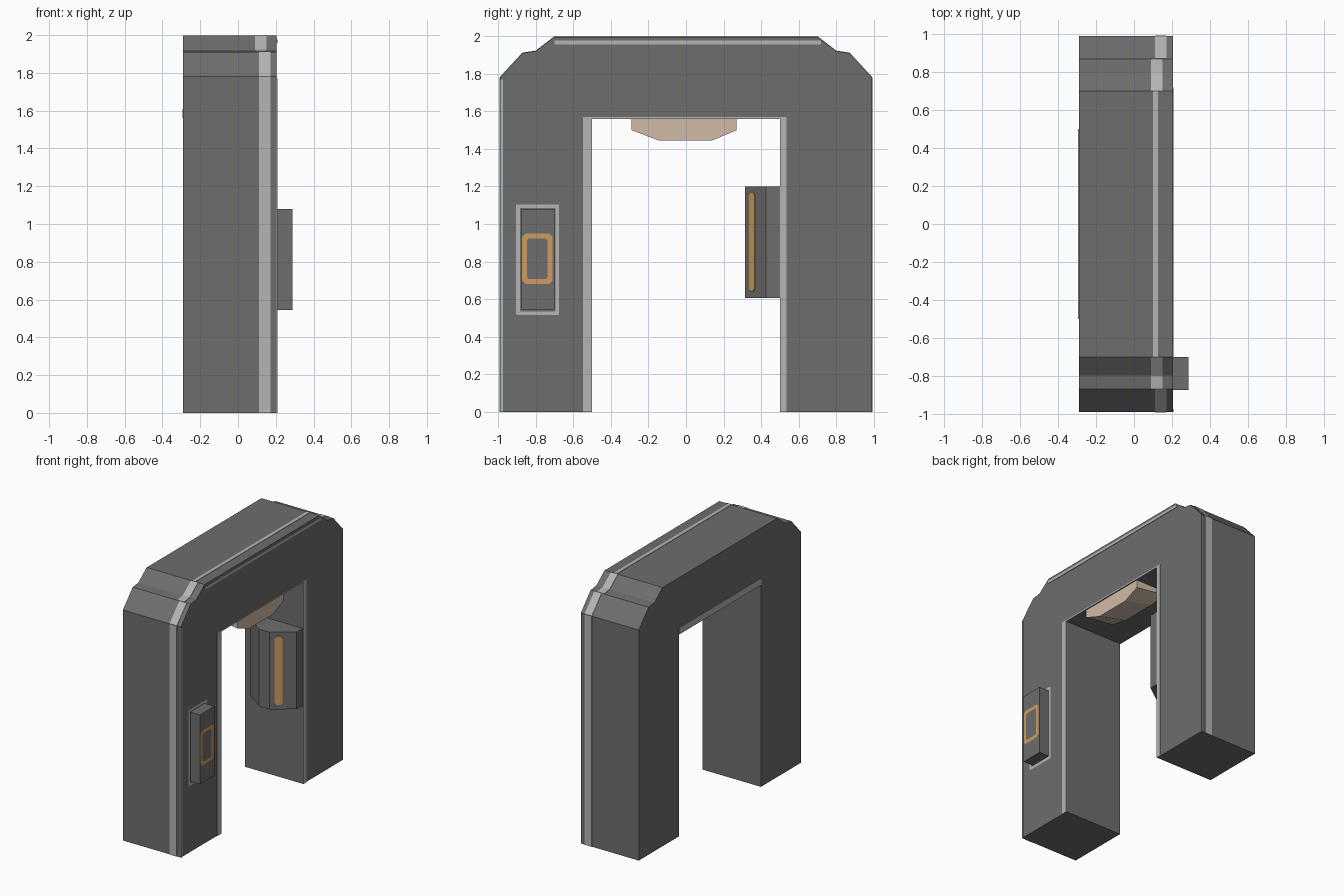
import bpy, bmesh
from mathutils import Vector

if "Cube" in bpy.data.objects:
    bpy.data.objects.remove(bpy.data.objects["Cube"])


def material(name, rgb):
    m = bpy.data.materials.new(name)
    m.diffuse_color = (*rgb, 1)
    m.use_nodes = True
    m.node_tree.nodes["Principled BSDF"].inputs["Base Color"].default_value = m.diffuse_color
    return m


GREY = material("dark grey", (0.155, 0.155, 0.155))
TRIM = material("pale trim", (0.46, 0.46, 0.46))
CREAM = material("cream lamp", (0.63, 0.50, 0.38))
ORANGE = material("orange light", (0.62, 0.33, 0.12))


def finish(name, bm, mat):
    me = bpy.data.meshes.new(name)
    bm.to_mesh(me)
    bm.free()
    me.materials.append(mat)
    ob = bpy.data.objects.new(name, me)
    bpy.context.collection.objects.link(ob)
    return ob


def prism(name, pts, offset, mat):
    """Solid from a 3D outline pushed along an offset."""
    bm = bmesh.new()
    face = bm.faces.new([bm.verts.new(p) for p in pts])
    ext = bmesh.ops.extrude_face_region(bm, geom=[face], use_keep_orig=True)
    verts = [v for v in ext["geom"] if isinstance(v, bmesh.types.BMVert)]
    bmesh.ops.translate(bm, verts=verts, vec=offset)
    bmesh.ops.recalc_face_normals(bm, faces=bm.faces)
    return finish(name, bm, mat)


def box(name, x, y, z, mat):
    return prism(name, [(x[0], y[0], z[0]), (x[0], y[1], z[0]),
                        (x[0], y[1], z[1]), (x[0], y[0], z[1])],
                 (x[1] - x[0], 0, 0), mat)


def ring(name, x, y, z, w, cut, mat):
    """Flat frame on a +x face, with clipped corners."""
    bm = bmesh.new()

    def loop(i, c):
        a, b, d, e = y[0] + i, y[1] - i, z[0] + i, z[1] - i
        return [bm.verts.new((x, p, q)) for p, q in (
            (a + c, d), (b - c, d), (b, d + c), (b, e - c),
            (b - c, e), (a + c, e), (a, e - c), (a, d + c))]

    o, n = loop(0, cut), loop(w, cut * 0.5)
    for k in range(8):
        j = (k + 1) % 8
        bm.faces.new((o[k], o[j], n[j], n[k]))
    return finish(name, bm, mat)


BACK, FRONT = -0.29, 0.205
T = 0.004

# Arch body
half = [(0.99, 0), (0.99, 1.78), (0.87, 1.91), (0.80, 1.92), (0.70, 1.997)]
outer = [(-y, z) for y, z in half] + half[::-1]
inner = [(0.5, 0), (0.5, 1.56), (-0.5, 1.56), (-0.5, 0)]
prism("arch_body", [(BACK, y, z) for y, z in outer + inner],
      (FRONT - BACK, 0, 0), GREY)

# Trim band wrapping over the outside of the arch
for i in range(len(outer) - 1):
    (y0, z0), (y1, z1) = outer[i], outer[i + 1]
    n = Vector((0, z0 - z1, y1 - y0)).normalized() * 0.003
    x0, x1 = (0.10, 0.127) if i == 4 else (0.11, 0.172)
    if i in (2, 3, 5, 6):
        x0, x1 = 0.09, 0.15
    prism("outer_trim_%d" % i, [(x0, y0, z0), (x1, y0, z0),
                                (x1, y1, z1), (x0, y1, z1)], n, TRIM)

# Trim strips on the face of the arch
face = (FRONT, FRONT + T)
box("inner_trim_left", face, (-0.548, -0.5), (0, 1.56), TRIM)
box("inner_trim_right", face, (0.5, 0.535), (0, 1.56), TRIM)
box("lintel_trim", face, (-0.548, 0.535), (1.56, 1.57), TRIM)
box("edge_trim", face, (-0.99, -0.975), (0, 1.77), TRIM)
box("top_trim", face, (-0.70, 0.72), (1.957, 1.977), TRIM)
box("rear_lintel_trim", (BACK - T, BACK), (-0.5, 0.5), (1.56, 1.61), TRIM)

# Lamp under the lintel, shallower towards the rear
lamp_profile = [(-0.29, 1.56), (-0.29, 1.5), (-0.145, 1.445),
                (0.14, 1.445), (0.27, 1.5), (0.27, 1.56)]
lamp = prism("overhead_lamp", [(0.2, y, z) for y, z in lamp_profile],
             (-0.25, 0, 0), CREAM)
for v in lamp.data.vertices:
    if v.co.x < 0:
        v.co.z = 1.56 + (v.co.z - 1.56) * 0.45

# Faceted housing inside the right leg
plan = [(0.204, 0.5), (0.204, 0.425), (0.05, 0.315),
        (-0.04, 0.315), (-0.194, 0.425), (-0.194, 0.5)]
prism("side_housing", [(x, y, 0.605) for x, y in plan], (0, 0, 0.595), GREY)


def slope(y):
    return 0.05 + (y - 0.315) / 0.11 * 0.154


prism("side_light", [(slope(y), y, z) for y, z in (
    (0.335, 0.655), (0.345, 0.64), (0.358, 0.64), (0.368, 0.655),
    (0.368, 1.155), (0.358, 1.17), (0.345, 1.17), (0.335, 1.155))],
    (0.003, -0.004, 0), ORANGE)

# Control panel on the left leg
box("control_panel", (FRONT, 0.288), (-0.875, -0.70), (0.545, 1.08), GREY)
ring("panel_outline", FRONT + T, (-0.905, -0.675), (0.515, 1.105), 0.02, 0.006, TRIM)
ring("panel_light", 0.290, (-0.873, -0.71), (0.68, 0.95), 0.027, 0.02, ORANGE)
